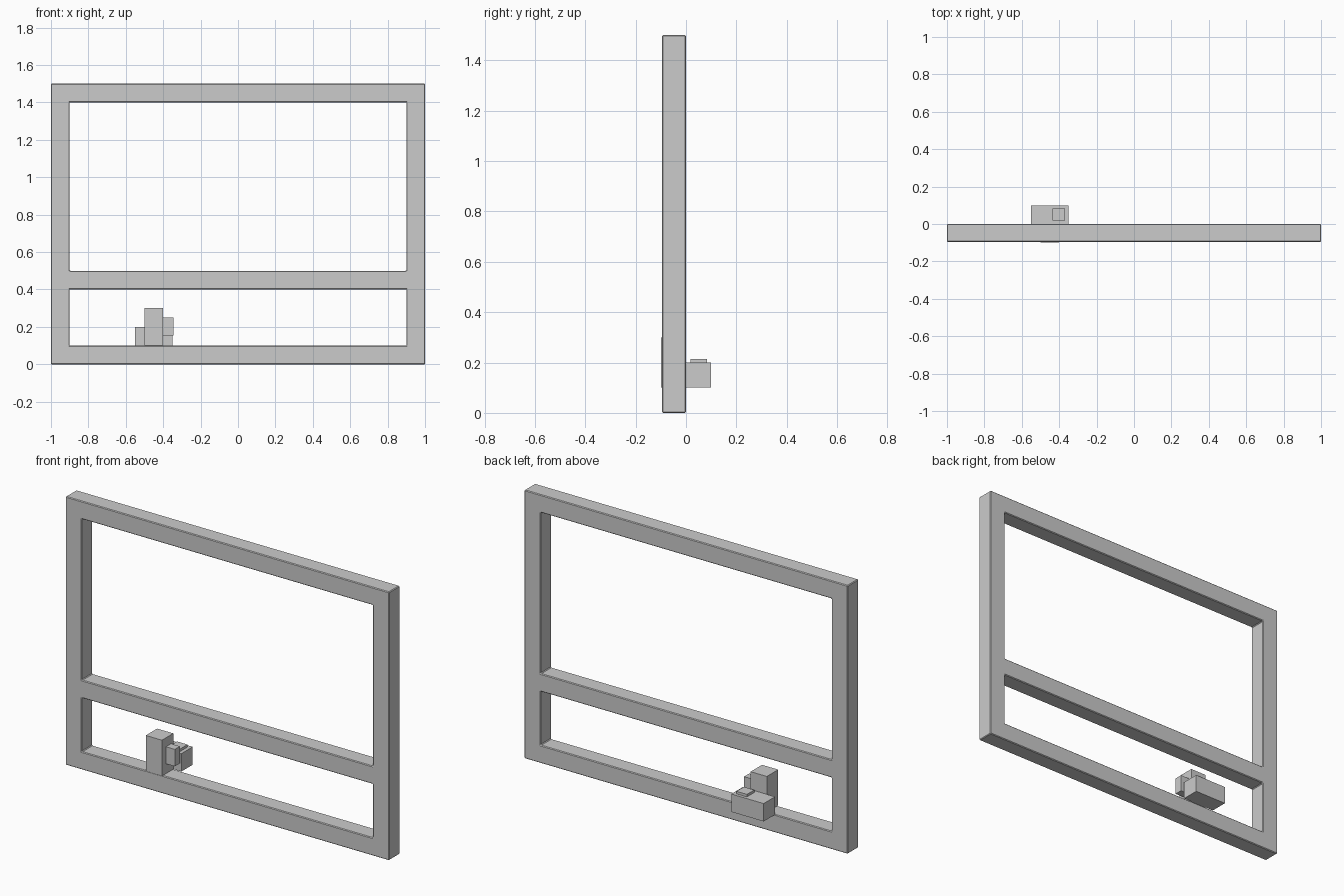
import bpy
import bmesh

default = bpy.data.objects.get("Cube")
if default:
    bpy.data.objects.remove(default, do_unlink=True)

# Single grey finish
grey = bpy.data.materials.new("plain_grey")
grey.use_nodes = True
colour = (0.6, 0.6, 0.6, 1)
grey.diffuse_color = colour
grey.node_tree.nodes["Principled BSDF"].inputs["Base Color"].default_value = colour


def finish(name, bm):
    bmesh.ops.recalc_face_normals(bm, faces=bm.faces)
    mesh = bpy.data.meshes.new(name)
    bm.to_mesh(mesh)
    bm.free()
    mesh.materials.append(grey)
    obj = bpy.data.objects.new(name, mesh)
    bpy.context.collection.objects.link(obj)
    return obj


def box(name, low, high):
    bm = bmesh.new()
    bmesh.ops.create_cube(bm, size=1)
    for v in bm.verts:
        for i in range(3):
            v.co[i] = low[i] if v.co[i] < 0 else high[i]
    return finish(name, bm)


# Window frame: a grid with two openings, extruded to the bar depth
def window_frame():
    xs = (-1, -0.9, 0.9, 1)
    zs = (0, 0.1, 0.4, 0.5, 1.4, 1.5)
    bm = bmesh.new()
    grid = [[bm.verts.new((x, -0.095, z)) for z in zs] for x in xs]
    for i in range(len(xs) - 1):
        for j in range(len(zs) - 1):
            if i == 1 and j % 2 == 1:
                continue
            bm.faces.new((grid[i][j], grid[i + 1][j],
                          grid[i + 1][j + 1], grid[i][j + 1]))
    solid = bmesh.ops.extrude_face_region(bm, geom=bm.faces[:])
    moved = [g for g in solid["geom"] if isinstance(g, bmesh.types.BMVert)]
    bmesh.ops.translate(bm, verts=moved, vec=(0, 0.095, 0))
    frame = finish("window_frame", bm)
    bevel = frame.modifiers.new("edge_bevel", "BEVEL")
    bevel.width = 0.004
    bevel.segments = 1
    bevel.limit_method = "ANGLE"


window_frame()

# Latch standing on the bottom rail
box("latch_post", (-0.5, -0.1, 0.1), (-0.4, 0, 0.3))
box("latch_knob", (-0.4, -0.065, 0.155), (-0.345, -0.02, 0.25))
box("latch_block", (-0.55, 0, 0.1), (-0.35, 0.1, 0.2))
box("latch_button", (-0.435, 0.018, 0.2), (-0.37, 0.083, 0.214))
